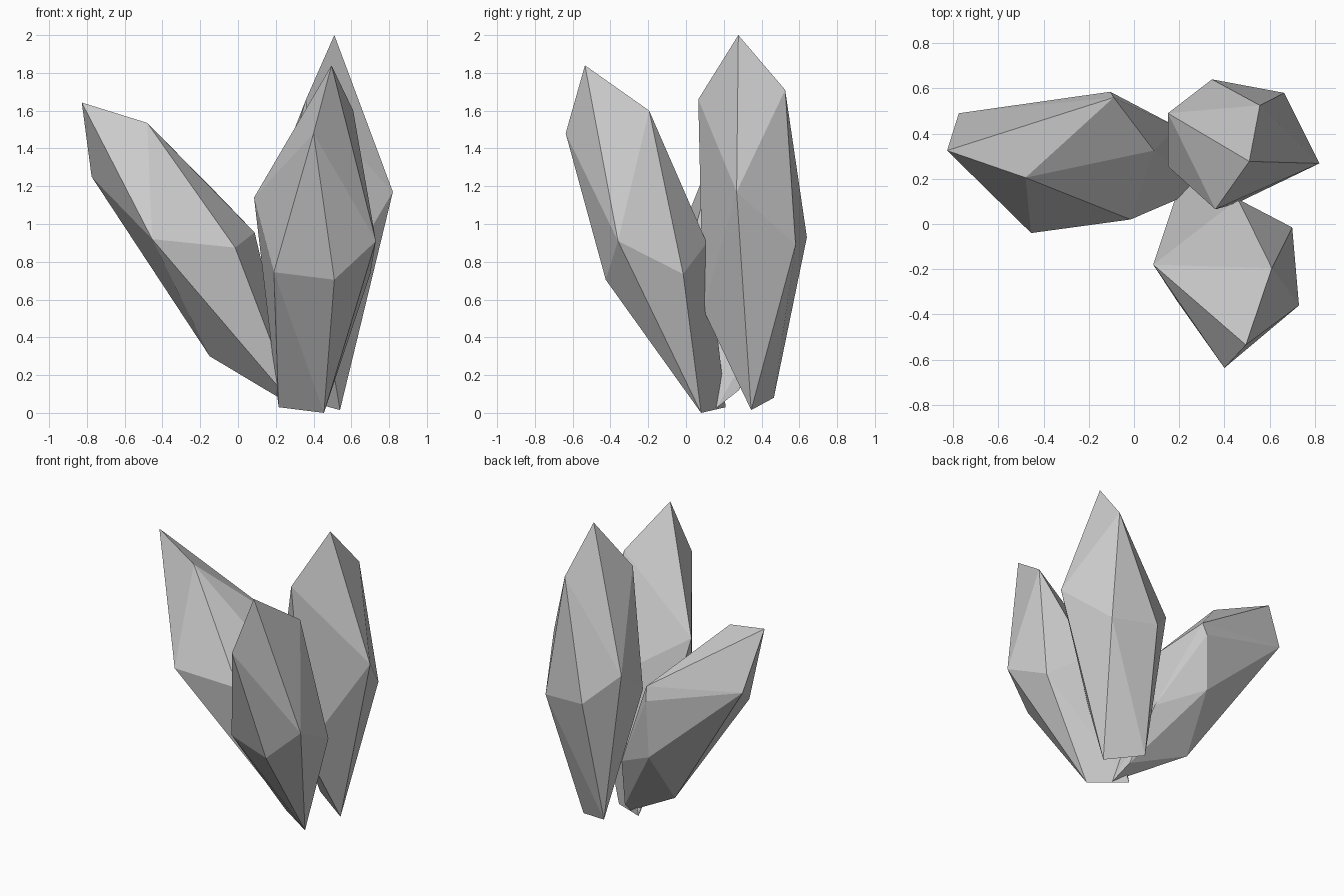
import bpy, bmesh


def crystal(name, tip, girdle, root):
    """Faceted crystal: convex skin around a tip, a wide girdle and a narrow root."""
    bm = bmesh.new()
    for p in tip + girdle + root:
        bm.verts.new(p)
    res = bmesh.ops.convex_hull(bm, input=bm.verts[:])
    loose = [v for v in bm.verts if not v.link_faces]
    bmesh.ops.delete(bm, geom=loose, context='VERTS')
    bmesh.ops.recalc_face_normals(bm, faces=bm.faces[:])
    mesh = bpy.data.meshes.new(name)
    bm.to_mesh(mesh)
    bm.free()
    obj = bpy.data.objects.new(name, mesh)
    bpy.context.collection.objects.link(obj)
    return obj


# Front crystal, leaning forward
crystal(
    "front_crystal",
    tip=[(.495, -.535, 1.84), (.61, -.195, 1.60), (.40, -.637, 1.48)],
    girdle=[(.73, -.36, .91), (.70, -.015, .735), (.51, -.425, .705),
            (.19, -.34, .745), (.085, -.18, 1.14), (.46, .11, .90), (.38, .135, .63)],
    root=[(.455, .08, 0), (.215, .21, .03)],
)

# Back crystal, tall and nearly upright
crystal(
    "back_crystal",
    tip=[(.51, .277, 2.0), (.557, .525, 1.71), (.36, .065, 1.66)],
    girdle=[(.82, .268, 1.17), (.665, .58, .89), (.345, .64, .93),
            (.15, .49, 1.12), (.15, .255, .94), (.45, .09, .55)],
    root=[(.54, .345, .015), (.30, .465, .08)],
)

# Side crystal, leaning out to the left
crystal(
    "left_crystal",
    tip=[(-.827, .325, 1.643), (-.48, .205, 1.535), (-.775, .49, 1.25)],
    girdle=[(-.455, -.04, .92), (-.015, .02, .875), (.088, .325, .955),
            (-.09, .56, 1.14), (-.105, .585, 1.05), (-.115, .57, .66),
            (-.15, .335, .30), (.19, .43, .50)],
    root=[(.31, .16, .025), (.27, .28, .12)],
)
